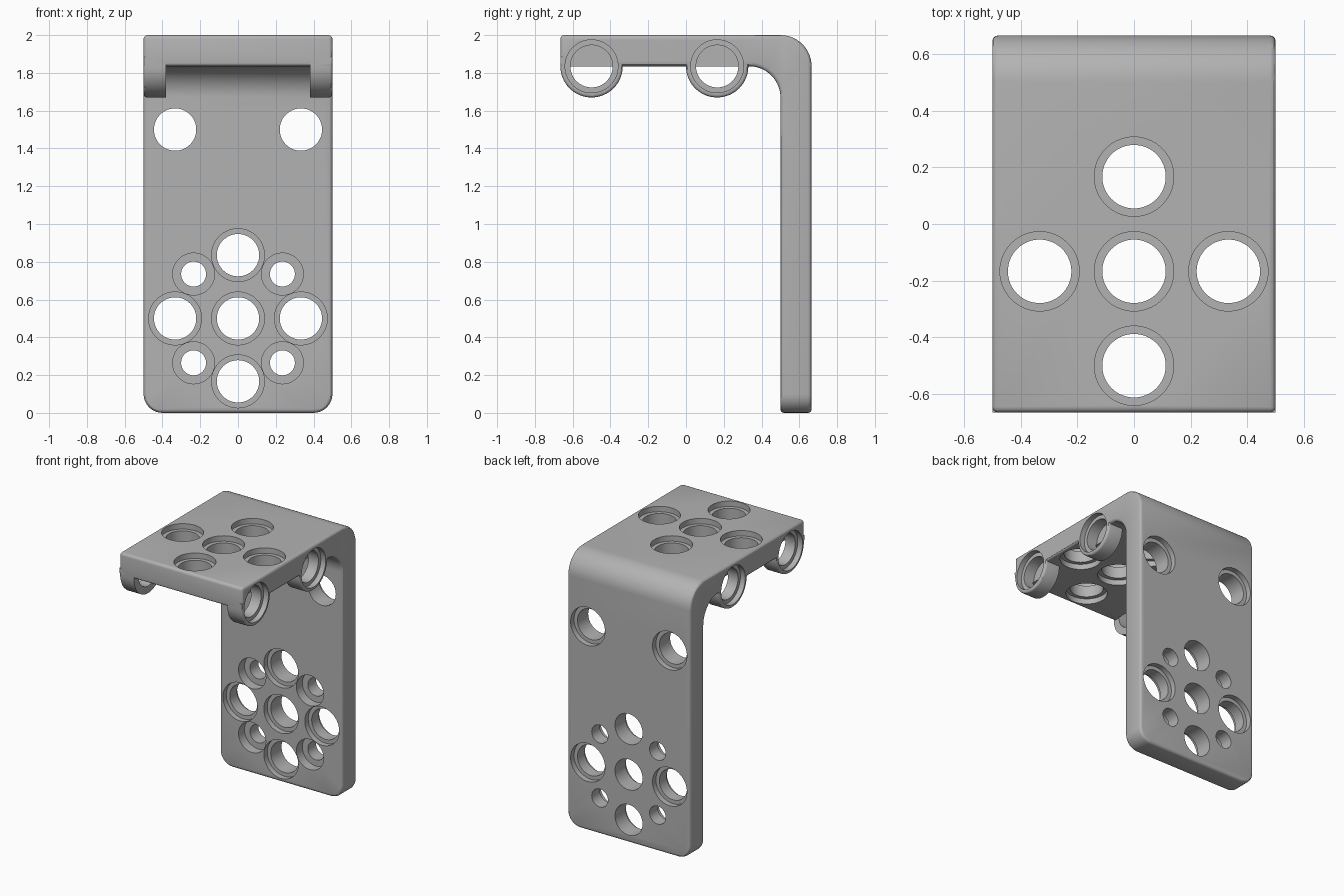
import bpy, bmesh
from math import pi, cos, sin
from mathutils import Matrix, Vector

if "Cube" in bpy.data.objects:
    bpy.data.objects.remove(bpy.data.objects["Cube"])

W, T = 0.5, 0.165          # half width, plate thickness
D, H = 0.665, 2.0          # half depth, height
HOLE, BORE, SINK = 0.112, 0.14, 0.04

grey = bpy.data.materials.new("light_grey")
grey.use_nodes = True
grey.diffuse_color = (0.45, 0.45, 0.45, 1)
grey.node_tree.nodes["Principled BSDF"].inputs["Base Color"].default_value = grey.diffuse_color


def arc(cy, cz, r, a0, a1, n):
    return [(cy + r * cos(a0 + (a1 - a0) * i / n), cz + r * sin(a0 + (a1 - a0) * i / n))
            for i in range(n + 1)]


def extrude_profile(bm, pts, x0, x1):
    face = bm.faces.new([bm.verts.new((x0, y, z)) for y, z in pts])
    new = bmesh.ops.extrude_face_region(bm, geom=[face])["geom"]
    bmesh.ops.translate(bm, vec=(x1 - x0, 0, 0),
                        verts=[v for v in new if isinstance(v, bmesh.types.BMVert)])
    bmesh.ops.recalc_face_normals(bm, faces=bm.faces)


def make_object(name, bm):
    mesh = bpy.data.meshes.new(name)
    bm.to_mesh(mesh)
    bm.free()
    mesh.materials.append(grey)
    obj = bpy.data.objects.new(name, mesh)
    bpy.context.collection.objects.link(obj)
    return obj


def apply_modifier(obj, kind, **settings):
    mod = obj.modifiers.new(kind.lower(), kind)
    for key, value in settings.items():
        setattr(mod, key, value)
    bpy.context.view_layer.objects.active = obj
    bpy.ops.object.modifier_apply(modifier=mod.name)


def combine(obj, other, operation):
    other.hide_render = True
    apply_modifier(obj, "BOOLEAN", object=other, operation=operation, solver="EXACT")
    bpy.data.objects.remove(other)


def cylinder(bm, start, end, radius):
    a, b = Vector(start), Vector(end)
    turn = (b - a).to_track_quat("Z", "Y").to_matrix().to_4x4()
    bmesh.ops.create_cone(bm, cap_ends=True, segments=64, radius1=radius, radius2=radius,
                          depth=(b - a).length, matrix=Matrix.Translation((a + b) / 2) @ turn)


# Bent plate: side profile with outer bend and inner fillet
inner = D - T
profile = [(-D, H)] + [(-D, H - T)]
profile += arc(inner - T, H - 2 * T, T, pi / 2, 0, 14)
profile += [(inner, 0), (D, 0)]
profile += arc(inner, H - T, T, 0, pi / 2, 14)
bm = bmesh.new()
extrude_profile(bm, profile, -W, W)
corners = [e for e in bm.edges if all(v.co.z < 0.001 for v in e.verts)
           and abs(e.verts[0].co.x - e.verts[1].co.x) < 0.001]
bmesh.ops.bevel(bm, geom=corners, offset=0.1, segments=8, profile=0.5, affect="EDGES")
bracket = make_object("bracket", bm)
apply_modifier(bracket, "BEVEL", width=0.02, segments=3, limit_method="ANGLE",
               angle_limit=pi / 6, use_clamp_overlap=False)

# Round side lugs under the top plate
lug_y = (-0.5, 0.165)
lug_z = H - T
for side in (-1, 1):
    for y in lug_y:
        bm = bmesh.new()
        shape = arc(y, lug_z, T, pi, 2 * pi, 32) + [(y + T, lug_z + 0.05), (y - T, lug_z + 0.05)]
        edge = W - 0.0005
        extrude_profile(bm, shape, side * 0.38, side * edge)
        rim = [e for e in bm.edges if all(abs(v.co.x) > edge - 0.001 and v.co.z < lug_z + 0.01
                                          for v in e.verts)]
        bmesh.ops.bevel(bm, geom=rim, offset=0.015, segments=3, profile=0.5, affect="EDGES")
        combine(bracket, make_object("lug", bm), "UNION")

# Hole positions
top_holes = [(0, 0.167), (0, -0.167), (0, -0.5), (-0.333, -0.167), (0.333, -0.167)]
centre_holes = [(0, 0.167), (0, 0.5), (0, 0.835)]
side_holes = [(-0.333, 0.5), (0.333, 0.5)]
upper_holes = [(-0.333, 1.5), (0.333, 1.5)]
screw_holes = [(sx * 0.235, 0.5 + sz * 0.235) for sx in (-1, 1) for sz in (-1, 1)]

# Through holes
bm = bmesh.new()
for x, y in top_holes:
    cylinder(bm, (x, y, H - T - 0.1), (x, y, H + 0.1), HOLE)
for x, z in centre_holes + side_holes + upper_holes:
    cylinder(bm, (x, inner - 0.1, z), (x, D + 0.1, z), HOLE)
for x, z in screw_holes:
    cylinder(bm, (x, inner - 0.1, z), (x, D + 0.1, z), 0.066)
for side in (-1, 1):
    for y in lug_y:
        cylinder(bm, (side * 0.375, y, lug_z), (side * 0.6, y, lug_z), HOLE)
combine(bracket, make_object("hole_cutter", bm), "DIFFERENCE")

# Counterbores
bm = bmesh.new()
for x, y in top_holes:
    cylinder(bm, (x, y, H - SINK), (x, y, H + 0.1), BORE)
    cylinder(bm, (x, y, H - T - 0.05), (x, y, H - T + SINK), BORE)
for x, z in centre_holes + side_holes:
    cylinder(bm, (x, inner - 0.1, z), (x, inner + SINK, z), BORE)
for x, z in side_holes + upper_holes:
    cylinder(bm, (x, D - SINK, z), (x, D + 0.1, z), BORE)
for x, z in screw_holes:
    cylinder(bm, (x, inner - 0.1, z), (x, inner + 0.07, z), 0.111)
for side in (-1, 1):
    for y in lug_y:
        cylinder(bm, (side * (W - SINK), y, lug_z), (side * 0.6, y, lug_z), BORE)
combine(bracket, make_object("counterbore_cutter", bm), "DIFFERENCE")

# Smooth curved faces, keep edges sharp
bpy.ops.object.select_all(action="DESELECT")
bracket.select_set(True)
bpy.context.view_layer.objects.active = bracket
bpy.ops.object.shade_smooth_by_angle(angle=pi / 6)
